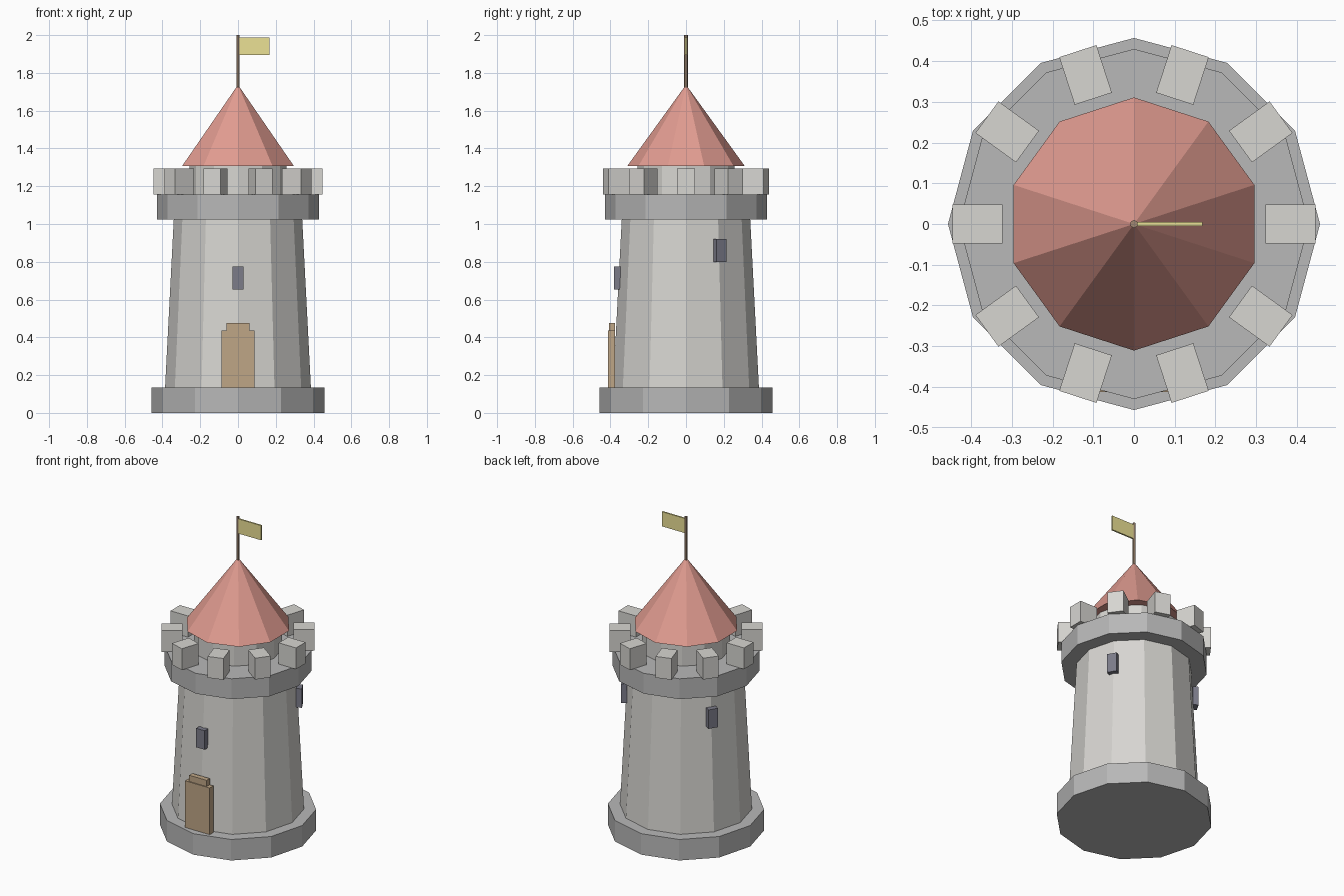
import bpy
from math import radians, cos, sin

if "Cube" in bpy.data.objects:
    bpy.data.objects.remove(bpy.data.objects["Cube"])


def material(name, rgb):
    m = bpy.data.materials.new(name)
    m.diffuse_color = (*rgb, 1)
    m.use_nodes = True
    m.node_tree.nodes["Principled BSDF"].inputs["Base Color"].default_value = m.diffuse_color
    return m


STONE = material("light_stone", (0.68, 0.67, 0.64))
DARK_STONE = material("dark_stone", (0.48, 0.48, 0.48))
ROOF = material("roof_red", (0.75, 0.33, 0.28))
WOOD = material("door_wood", (0.52, 0.38, 0.24))
POLE = material("pole_wood", (0.36, 0.25, 0.17))
SLIT = material("window_dark", (0.20, 0.20, 0.25))
CLOTH = material("flag_yellow", (0.83, 0.75, 0.30))


def drum(name, sides, r1, r2, z1, z2, mat):
    """Faceted drum or cone between two heights, with a corner on +y."""
    bpy.ops.mesh.primitive_cone_add(vertices=sides, radius1=r1, radius2=r2,
                                    depth=z2 - z1, location=(0, 0, (z1 + z2) / 2))
    ob = bpy.context.object
    ob.name = name
    ob.data.materials.append(mat)
    return ob


def box(name, size, loc, mat, angle=0):
    bpy.ops.mesh.primitive_cube_add(size=1, location=loc, rotation=(0, 0, angle))
    ob = bpy.context.object
    ob.name = name
    ob.scale = size
    ob.data.materials.append(mat)
    return ob


def radial_box(name, size, radius, degrees, z, mat):
    """Box turned to face outwards; size is (depth, width, height)."""
    a = radians(degrees)
    return box(name, size, (radius * cos(a), radius * sin(a), z), mat, a)


# Tower: plinth, tapered wall, parapet ring, inner turret, roof
drum("plinth", 12, 0.457, 0.457, 0, 0.135, DARK_STONE)
drum("tower_wall", 12, 0.386, 0.34, 0.135, 1.025, STONE)
drum("parapet_ring", 12, 0.43, 0.43, 1.025, 1.156, DARK_STONE)
drum("turret", 12, 0.256, 0.256, 1.156, 1.307, STONE)
drum("roof", 10, 0.311, 0, 1.307, 1.737, ROOF)

# Battlements
for i in range(10):
    radial_box(f"merlon_{i + 1}", (0.123, 0.096, 0.137), 0.385, 36 * i, 1.224, STONE)

# Door with stepped head
box("door", (0.176, 0.038, 0.30), (0, -0.394, 0.285), WOOD)
box("door_head", (0.124, 0.032, 0.04), (0, -0.391, 0.455), WOOD)

# Window slits
for name, radius, deg, z in (("front_window", 0.365, -90, 0.715),
                             ("right_window", 0.36, 30, 0.86),
                             ("left_window", 0.36, 150, 0.86)):
    radial_box(name, (0.034, 0.06, 0.122), radius, deg, z, SLIT)

# Flag
drum("flag_pole", 6, 0.01, 0.01, 1.71, 2.0, POLE)
box("flag", (0.16, 0.01, 0.094), (0.088, 0, 1.941), CLOTH)
